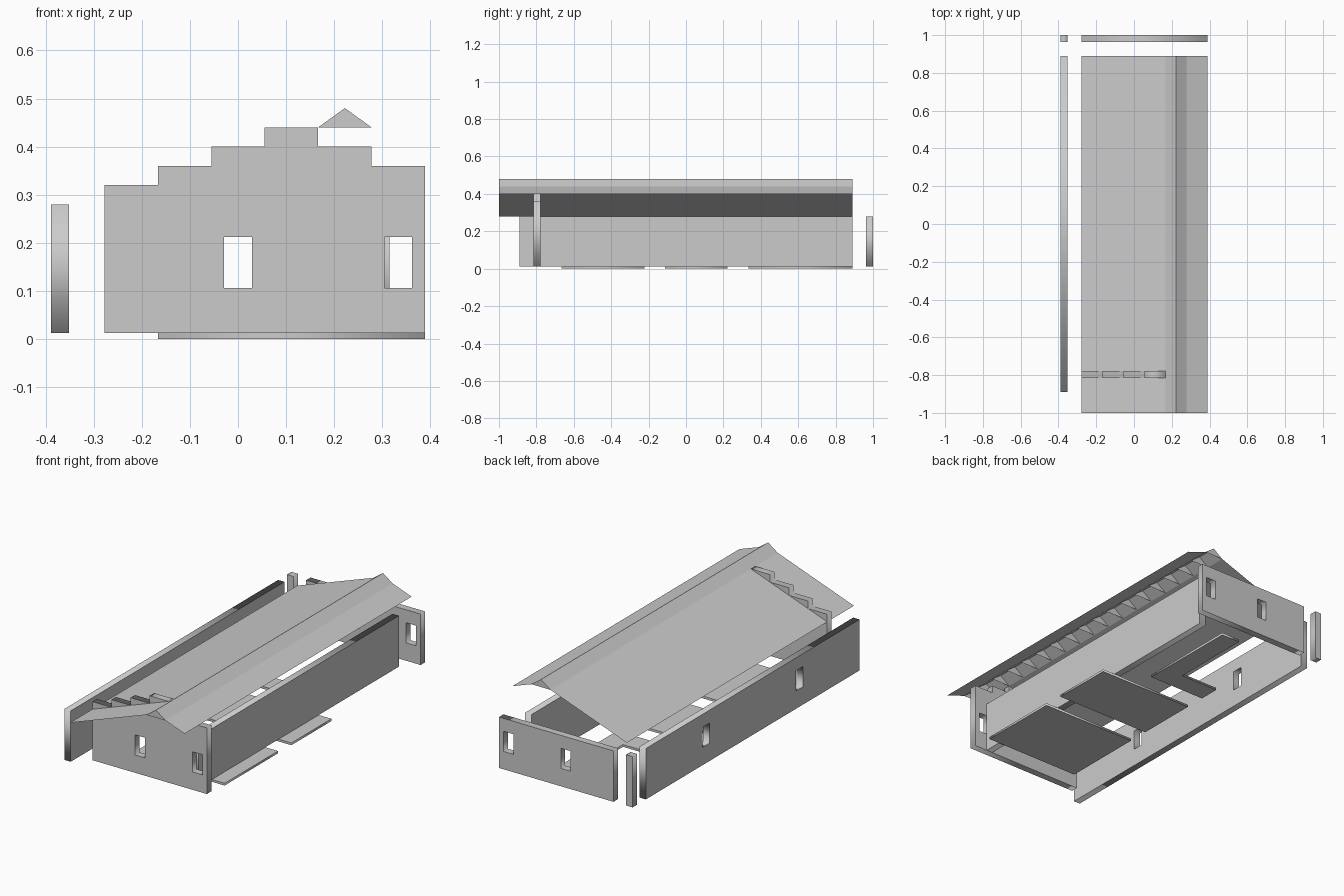
import bpy, bmesh
from math import pi

if "Cube" in bpy.data.objects:
    bpy.data.objects.remove(bpy.data.objects["Cube"])

C = 1 / 9            # building cell size
T = 0.037            # wall thickness
X0, X1 = -3.5 * C, 3.5 * C
BASE, TOP, STEP = 0.012, 0.28, 0.04


def rect(a, b, lo, hi):
    return [(a, lo), (b, lo), (b, hi), (a, hi)]


def window(u):
    return rect(u - 0.029, u + 0.029, 0.106, 0.212)


def slab(name, loops, depth, loc, rot=(0, 0, 0)):
    """Extrude a flat outline (first loop) with holes (other loops)."""
    cu = bpy.data.curves.new(name, 'CURVE')
    cu.dimensions = '2D'
    cu.fill_mode = 'BOTH'
    cu.extrude = depth / 2
    for pts in loops:
        s = cu.splines.new('POLY')
        s.points.add(len(pts) - 1)
        for p, (u, v) in zip(s.points, pts):
            p.co = (u, v, 0, 1)
        s.use_cyclic_u = True
    tmp = bpy.data.objects.new(name + "_outline", cu)
    bpy.context.collection.objects.link(tmp)
    bpy.context.view_layer.update()
    dg = bpy.context.evaluated_depsgraph_get()
    me = bpy.data.meshes.new_from_object(tmp.evaluated_get(dg))
    bpy.data.objects.remove(tmp)
    ob = bpy.data.objects.new(name, me)
    ob.location, ob.rotation_euler = loc, rot
    bpy.context.collection.objects.link(ob)
    return ob


ALONG_X = (pi / 2, 0, 0)
ALONG_Y = (pi / 2, 0, pi / 2)

# Front wall with stepped gable
steps = [1, 2, 3, 4, 3, 2]
gable = [(X0 + C, BASE)]
for i, n in enumerate(steps):
    z = TOP + n * STEP
    gable += [(X0 + (i + 1) * C, z), (X0 + (i + 2) * C, z)]
gable.append((X1, BASE))
slab("front_wall", [gable, window(0), window(3 * C)], T, (0, -7 * C - T / 2, 0), ALONG_X)

# Back wall and corner post
slab("back_wall", [rect(X0 + C, X1, BASE, TOP), window(0), window(3 * C)],
     T, (0, 1 - T / 2, 0), ALONG_X)
slab("corner_post", [rect(X0, X0 + T, BASE, TOP)], T, (0, 1 - T / 2, 0), ALONG_X)

# Long side walls
slab("left_wall", [rect(-8 * C, 8 * C, BASE, TOP), window(-3.5 * C), window(3.5 * C)],
     T, (X0 + T / 2, 0, 0), ALONG_Y)
slab("right_wall", [rect(-7 * C, 8 * C, BASE, TOP)], T, (2.5 * C + T / 2, 0, 0), ALONG_Y)

# Floor pieces
xl = -1.5 * C
floors = {
    "front_floor": rect(xl, X1, -6 * C, -2 * C),
    "middle_floor": rect(xl, X1, -C, 2 * C),
    "back_floor": [(xl, 3 * C), (1.5 * C, 3 * C), (1.5 * C, 8 * C),
                   (0.5 * C, 8 * C), (0.5 * C, 4 * C), (xl, 4 * C)],
}
for name, outline in floors.items():
    slab(name, [outline], BASE, (0, 0, BASE / 2))

# Thin roof sheet: long left slope, steeper ridge cap, short right slope
profile = [(-2.5 * C, 0.28), (1.5 * C, 0.44), (2 * C, 0.48), (2.5 * C, 0.44), (3.5 * C, 0.40)]
bm = bmesh.new()
rows = [[bm.verts.new((x, -1 + j * C, z)) for x, z in profile] for j in range(18)]
for a, b in zip(rows, rows[1:]):
    for k in range(4):
        bm.faces.new((a[k], a[k + 1], b[k + 1], b[k]))
# Triangular ridge ribs at every cell
for r in rows:
    bm.faces.new((r[1], r[3], r[2]))
bmesh.ops.recalc_face_normals(bm, faces=bm.faces)
me = bpy.data.meshes.new("roof")
bm.to_mesh(me)
bm.free()
bpy.context.collection.objects.link(bpy.data.objects.new("roof", me))
